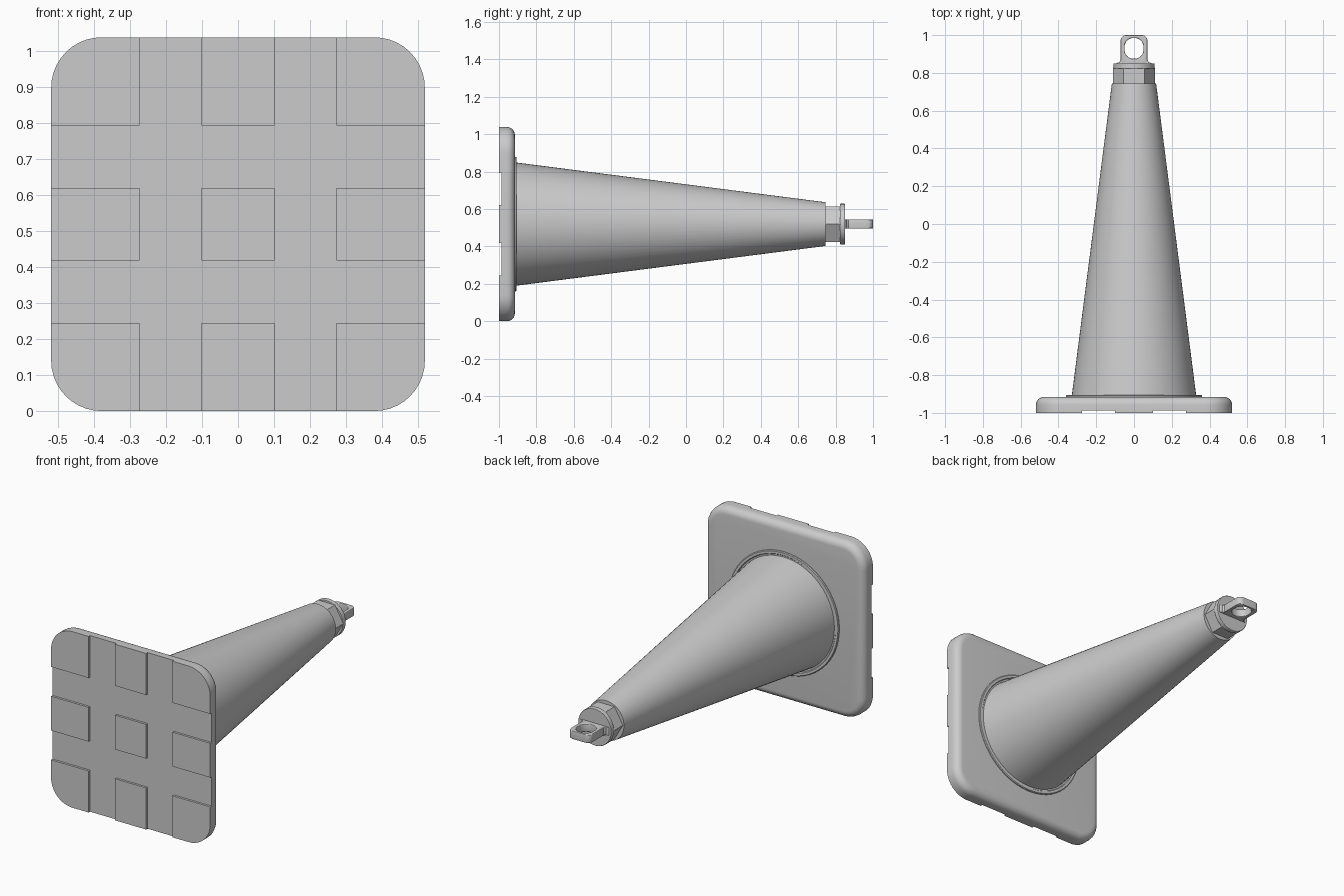
import bpy, bmesh
from math import sin, cos, pi, radians

if "Cube" in bpy.data.objects:
    bpy.data.objects.remove(bpy.data.objects["Cube"])

CZ = 0.519    # height of the cone axis
HALF = 0.519  # half width of the base plate
CORNER = 0.14

grey = bpy.data.materials.new("plain grey")
grey.use_nodes = True
grey.diffuse_color = (0.6, 0.6, 0.6, 1)
grey.node_tree.nodes["Principled BSDF"].inputs["Base Color"].default_value = (0.6, 0.6, 0.6, 1)


def rounded(x0, x1, z0, z1, radii, steps=10):
    """Rectangle outline with its own radius at each corner."""
    corners = [(x1, z1, -1, -1), (x0, z1, 1, -1), (x0, z0, 1, 1), (x1, z0, -1, 1)]
    points = []
    for k, (x, z, sx, sz) in enumerate(corners):
        r = radii[k]
        for i in range(steps + 1):
            a = (k + i / steps) * pi / 2
            points.append((x + sx * r + r * cos(a), z + sz * r + r * sin(a)))
    return points


def circle(r, sides):
    return [(r * cos(2 * pi * i / sides), r * sin(2 * pi * i / sides)) for i in range(sides)]


def loft(name, rings, caps=True, closed=False, smooth=30, bevel=0):
    """Skin a list of 3D rings into one object."""
    bm = bmesh.new()
    loops = [[bm.verts.new(p) for p in ring] for ring in rings]
    pairs = list(zip(loops, loops[1:])) + ([(loops[-1], loops[0])] if closed else [])
    for a, b in pairs:
        for i in range(len(a)):
            j = (i + 1) % len(a)
            bm.faces.new((a[i], a[j], b[j], b[i]))
    if caps:
        bm.faces.new(loops[0])
        bm.faces.new(loops[-1])
    bmesh.ops.remove_doubles(bm, verts=bm.verts, dist=1e-5)
    bmesh.ops.recalc_face_normals(bm, faces=bm.faces)
    mesh = bpy.data.meshes.new(name)
    bm.to_mesh(mesh)
    bm.free()
    mesh.materials.append(grey)
    ob = bpy.data.objects.new(name, mesh)
    bpy.context.collection.objects.link(ob)
    bpy.ops.object.select_all(action='DESELECT')
    ob.select_set(True)
    bpy.context.view_layer.objects.active = ob
    if bevel:
        mod = ob.modifiers.new("soft edges", 'BEVEL')
        mod.width, mod.segments, mod.limit_method = bevel, 3, 'ANGLE'
        bpy.ops.object.modifier_apply(modifier=mod.name)
    if smooth:
        bpy.ops.object.shade_smooth_by_angle(angle=radians(smooth))
    return ob


def upright(points, y):
    return [(x, y, z + CZ) for x, z in points]


def lathe(name, profile, sides=64, **kw):
    return loft(name, [upright(circle(r, sides), y) for r, y in profile], **kw)


# Base plate with a rounded rear edge
FACE, BACK, ROUND = -0.987, -0.915, 0.042
steps = [(0, FACE)] + [(ROUND * (1 - cos(a)), BACK - ROUND + ROUND * sin(a))
                       for a in (i * pi / 12 for i in range(7))]
loft("base_plate", [upright(rounded(-HALF + d, HALF - d, -HALF + d, HALF - d, [CORNER - d] * 4), y)
                    for d, y in steps])

# Nine raised pads under the base
spans = [(-HALF, -0.274), (-0.101, 0.101), (0.274, HALF)]
for col, (x0, x1) in enumerate(spans):
    for row, (z0, z1) in enumerate(spans):
        radii = [CORNER if (col, row) == c else 0 for c in ((2, 2), (0, 2), (0, 0), (2, 0))]
        outline = rounded(x0, x1, z0, z1, radii)
        loft(f"base_pad_{col}_{row}", [upright(outline, -1), upright(outline, FACE)])

# Collar and tapered body
lathe("collar", [(0.36, -0.93), (0.36, -0.91), (0.356, -0.906), (0.342, -0.906), (0.338, -0.911)])
lathe("cone_body", [(0.331, -0.92), (0.329, -0.906), (0.117, 0.745)])

# Hexagonal neck and disc at the tip
lathe("hex_neck", [(0.11, 0.74), (0.11, 0.828)], sides=6, smooth=0)
lathe("tip_disc", [(0.107, 0.824), (0.109, 0.827), (0.109, 0.847), (0.107, 0.85)])

# Pull loop
outer = rounded(-0.071, 0.071, 0.84, 1.0, [0.03, 0.03, 0, 0])
inner = rounded(-0.05, 0.05, 0.876, 0.984, [0.045] * 4)
T = 0.024
rings = [[(x, y, CZ + z) for x, y in pts]
         for pts, z in ((outer, -T), (outer, T), (inner, T), (inner, -T))]
loft("pull_loop", rings, caps=False, closed=True, bevel=0.005)

# Flared foot of the loop
loft("loop_foot", [upright(rounded(-w, w, -T, T, [0.004] * 4, 3), y)
                   for w, y in ((0.097, 0.845), (0.092, 0.852), (0.078, 0.857), (0.071, 0.868))])
